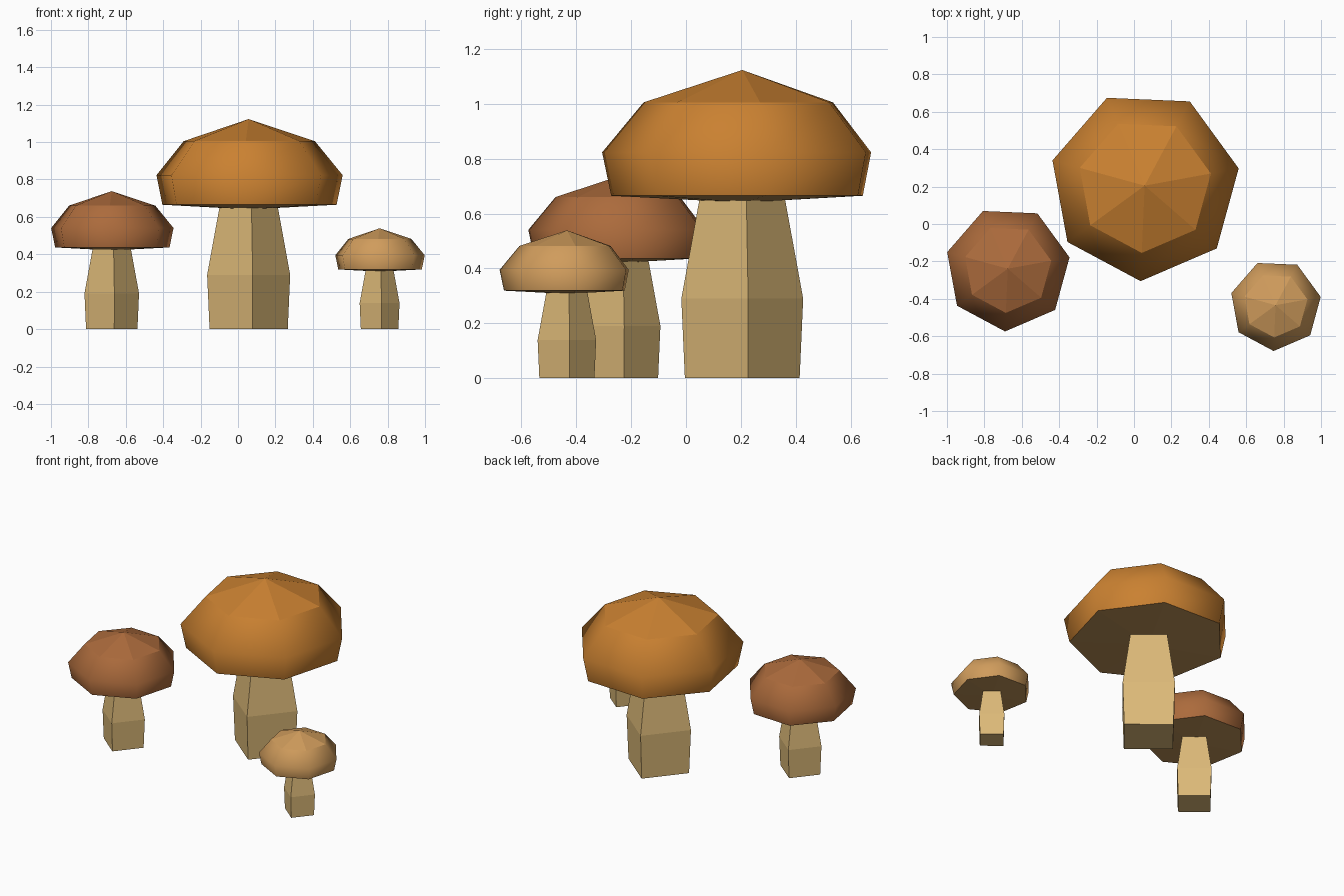
import bpy
import bmesh
from math import cos, sin, tau, radians

cube = bpy.data.objects.get("Cube")
if cube:
    bpy.data.objects.remove(cube, do_unlink=True)


def make_material(name, rgb):
    """Flat colour given as 0-255 display values, stored as linear."""
    linear = [((c / 255 + 0.055) / 1.055) ** 2.4 for c in rgb]
    mat = bpy.data.materials.new(name)
    mat.use_nodes = True
    mat.diffuse_color = (*linear, 1)
    mat.node_tree.nodes["Principled BSDF"].inputs["Base Color"].default_value = (*linear, 1)
    return mat


stem_cream = make_material("stem cream", (220, 185, 120))
gill_tan = make_material("gill tan", (186, 143, 86))
orange = make_material("orange cap", (202, 129, 49))
brown = make_material("brown cap", (172, 107, 60))
tan = make_material("tan cap", (208, 156, 92))


def add_ring(bm, sides, radius, z, turn):
    return [bm.verts.new((radius * cos(turn + tau * i / sides),
                          radius * sin(turn + tau * i / sides), z))
            for i in range(sides)]


def bridge(bm, low, high, smooth=False):
    n = len(low)
    for i in range(n):
        j = (i + 1) % n
        bm.faces.new((low[i], low[j], high[j], high[i])).smooth = smooth


def fan(bm, ring, z, up, material_index=0):
    tip = bm.verts.new((0, 0, z))
    for i, a in enumerate(ring):
        b = ring[(i + 1) % len(ring)]
        face = bm.faces.new((a, b, tip) if up else (b, a, tip))
        face.material_index = material_index


def finish(bm, name, materials, location, scale):
    mesh = bpy.data.meshes.new(name)
    bm.to_mesh(mesh)
    bm.free()
    for mat in materials:
        mesh.materials.append(mat)
    obj = bpy.data.objects.new(name, mesh)
    obj.location = location
    obj.scale = (scale,) * 3
    bpy.context.collection.objects.link(obj)


def make_mushroom(size, cap_material, x, y, scale):
    # Four-sided stem, bulging near the foot
    bm = bmesh.new()
    profile = [(0.21, 0), (0.223, 0.29), (0.157, 0.65)]
    rings = [add_ring(bm, 4, r, z, radians(5.5)) for r, z in profile]
    for low, high in zip(rings, rings[1:]):
        bridge(bm, low, high)
    bm.faces.new(rings[0][::-1])
    bm.faces.new(rings[-1])
    finish(bm, size + "_stem", [stem_cream], (x, y, 0), scale)

    # Seven-sided cap: rounded sides, faceted crown, shallow gill underside
    bm = bmesh.new()
    profile = [(0.478, 0.665), (0.511, 0.823), (0.36, 1.005)]
    rings = [add_ring(bm, 7, r, z, radians(10.4)) for r, z in profile]
    for low, high in zip(rings, rings[1:]):
        bridge(bm, low, high, smooth=True)
    fan(bm, rings[-1], 1.123, up=True)
    fan(bm, rings[0], 0.64, up=False, material_index=1)
    finish(bm, size + "_cap", [cap_material, gill_tan], (x, y, 0), scale)


make_mushroom("large", orange, 0.057, 0.205, 1)
make_mushroom("medium", brown, -0.675, -0.239, 0.657)
make_mushroom("small", tan, 0.757, -0.434, 0.48)
